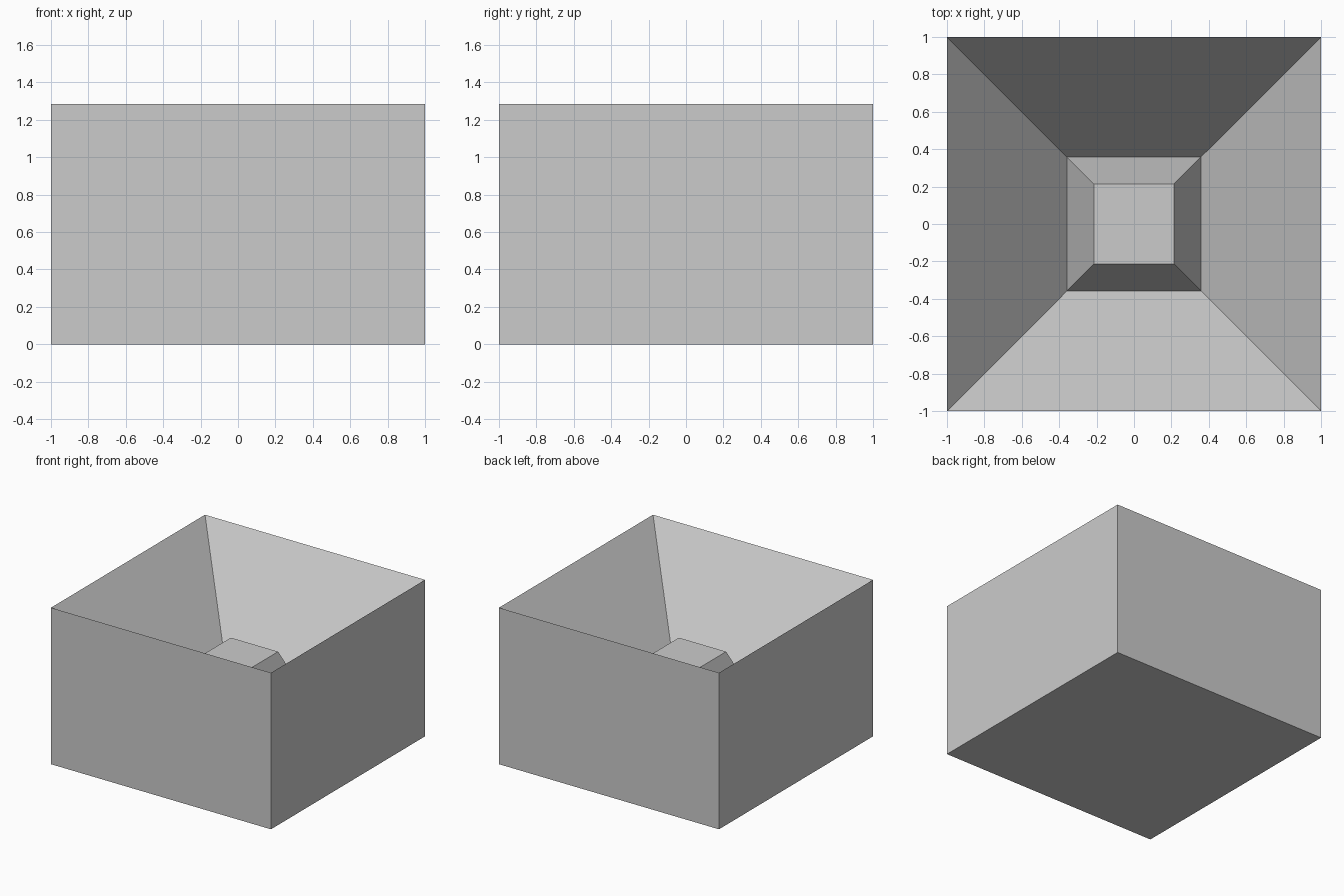
import bpy
import bmesh

cube = bpy.data.objects.get("Cube")
if cube:
    bpy.data.objects.remove(cube, do_unlink=True)

UNIT = 1 / 14  # the whole form sits on a 28 x 28 x 18 unit grid

# Plain grey material
grey = bpy.data.materials.new("plain grey")
grey.use_nodes = True
colour = (0.6, 0.6, 0.6, 1)
grey.diffuse_color = colour
grey.node_tree.nodes["Principled BSDF"].inputs["Base Color"].default_value = colour


def square(bm, half, z):
    """Add a square ring of four vertices."""
    corners = ((-1, -1), (1, -1), (1, 1), (-1, 1))
    return [bm.verts.new((x * half * UNIT, y * half * UNIT, z * UNIT)) for x, y in corners]


# Square profile: outer base, knife-edge rim, funnel bottom, raised block top
profile = [(14, 0), (14, 18), (5, 6), (3, 11)]

bm = bmesh.new()
rings = [square(bm, half, z) for half, z in profile]
for low, high in zip(rings, rings[1:]):
    for i in range(4):
        j = (i + 1) % 4
        bm.faces.new((low[i], low[j], high[j], high[i]))
bm.faces.new(rings[0][::-1])  # underside
bm.faces.new(rings[-1])       # block top
bmesh.ops.recalc_face_normals(bm, faces=bm.faces)

mesh = bpy.data.meshes.new("funnel_box")
bm.to_mesh(mesh)
bm.free()
mesh.materials.append(grey)
funnel_box = bpy.data.objects.new("funnel_box", mesh)
bpy.context.collection.objects.link(funnel_box)
